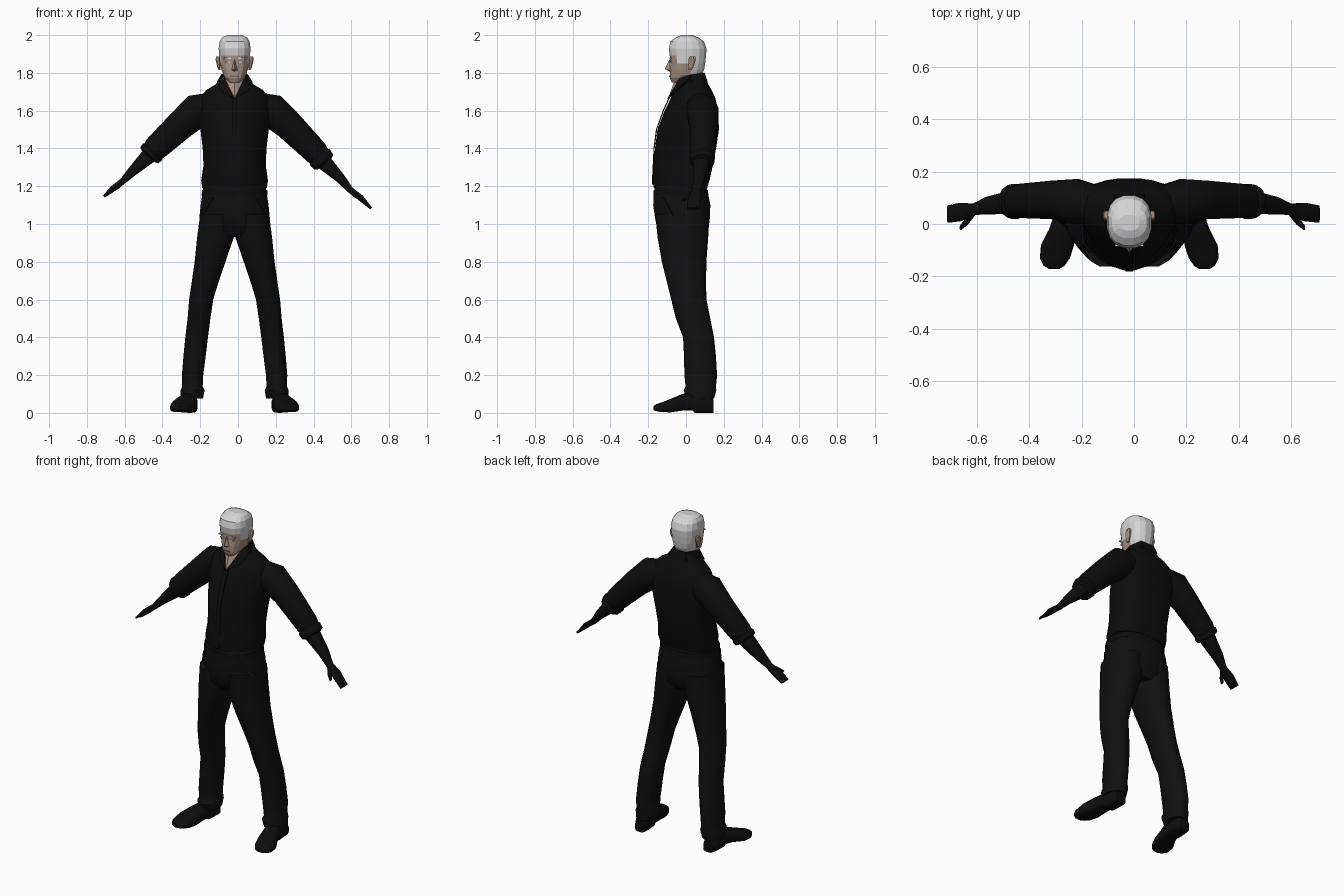
import bpy, bmesh, math
from mathutils import Vector

cube = bpy.data.objects.get("Cube")
if cube:
    bpy.data.objects.remove(cube, do_unlink=True)

MID = -0.018  # body centre line


def material(name, r, g, b):
    m = bpy.data.materials.new(name)
    m.use_nodes = True
    m.diffuse_color = (r, g, b, 1)
    bsdf = m.node_tree.nodes["Principled BSDF"]
    bsdf.inputs["Base Color"].default_value = (r, g, b, 1)
    bsdf.inputs["Roughness"].default_value = 0.8
    return m


JACKET = material("black jacket", .004, .004, .004)
TROUSERS = material("black trousers", .005, .005, .005)
SKIN = material("skin", .40, .29, .23)
HAIR = material("pale grey hair", .66, .66, .66)
LIP = material("lip", .22, .13, .11)
EYE = material("eye white", .6, .58, .55)


def finish(name, bm, mats, smooth=True):
    bmesh.ops.recalc_face_normals(bm, faces=bm.faces)
    me = bpy.data.meshes.new(name)
    bm.to_mesh(me)
    bm.free()
    for m in mats:
        me.materials.append(m)
    ob = bpy.data.objects.new(name, me)
    bpy.context.collection.objects.link(ob)
    if smooth:
        bpy.ops.object.select_all(action='DESELECT')
        ob.select_set(True)
        bpy.context.view_layer.objects.active = ob
        bpy.ops.object.shade_smooth_by_angle(angle=math.radians(40))
    return ob


def loft(name, rings, mats, n=16, p_front=2, p_back=2, smooth=True):
    """Skin rings of (centre, half axis a, half axis to back, half axis to front)."""
    bm = bmesh.new()
    loops = []
    for c, a, back, front in rings:
        loop = []
        for i in range(n):
            t = 2 * math.pi * (i + .5) / n
            co, si = math.cos(t), math.sin(t)
            p = p_back if si > 0 else p_front
            u = math.copysign(abs(co) ** (2 / p), co)
            v = abs(si) ** (2 / p)
            loop.append(bm.verts.new(c + a * u + (back if si > 0 else front) * v))
        loops.append(loop)
    for lo, hi in zip(loops, loops[1:]):
        for i in range(n):
            j = (i + 1) % n
            bm.faces.new((lo[i], lo[j], hi[j], hi[i]))
    bm.faces.new(loops[0])
    bm.faces.new(loops[-1])
    return finish(name, bm, mats, smooth)


def level(z, x0, x1, yf, yb, bias=.5):
    """Horizontal ring from its side, front and back limits."""
    cy = yf + (yb - yf) * bias
    return (Vector(((x0 + x1) / 2, cy, z)), Vector(((x1 - x0) / 2, 0, 0)),
            Vector((0, yb - cy, 0)), Vector((0, yf - cy, 0)))


def body(rows, bias=.5):
    return [level(z, MID - rx, MID + rx, yf, yb, bias) for z, rx, yf, yb in rows]


def tube(points):
    """Rings square to a path of (x, y, z, thickness, depth)."""
    out = []
    for i, (x, y, z, r, ry) in enumerate(points):
        a, b = points[max(i - 1, 0)], points[min(i + 1, len(points) - 1)]
        t = Vector((b[0] - a[0], 0, b[2] - a[2])).normalized()
        across = Vector((0, 1, 0)).cross(t)
        out.append((Vector((x, y, z)), across * r, Vector((0, ry, 0)), Vector((0, -ry, 0))))
    return out


def patch(name, corners, faces, mat, thick=.006):
    bm = bmesh.new()
    vs = [bm.verts.new(c) for c in corners]
    for f in faces:
        bm.faces.new([vs[i] for i in f])
    ob = finish(name, bm, [mat], False)
    s = ob.modifiers.new("thickness", 'SOLIDIFY')
    s.thickness, s.offset = thick, 0
    return ob


def block(name, centre, size, mat):
    bm = bmesh.new()
    bmesh.ops.create_cube(bm, size=1)
    for v in bm.verts:
        v.co = Vector(c + s * k for c, s, k in zip(centre, size, v.co))
    return finish(name, bm, [mat], False)


# Jacket, its hem and front placket
loft("jacket", body([
    (1.19, .172, -.172, .112), (1.23, .178, -.18, .125), (1.31, .166, -.175, .143),
    (1.4, .17, -.166, .16), (1.5, .182, -.153, .175), (1.6, .195, -.115, .172),
    (1.67, .185, -.08, .155), (1.71, .15, -.06, .135), (1.74, .1, -.042, .118),
    (1.785, .068, -.008, .1)], .6), [JACKET], 24, 1.75, 2.6)
patch("placket", [(MID + s * .014, y, z) for y, z in
      ((-.178, 1.21), (-.169, 1.4), (-.156, 1.5), (-.12, 1.6), (-.088, 1.67)) for s in (-1, 1)],
      [(k, k + 1, k + 3, k + 2) for k in (0, 2, 4, 6)], JACKET)

# Hips and belt
loft("hips", body([
    (.93, .1, -.12, .09), (.97, .185, -.153, .12), (1.03, .188, -.165, .127),
    (1.1, .181, -.175, .13), (1.16, .172, -.172, .118), (1.2, .166, -.165, .108)], .55),
    [TROUSERS], 24, 2, 2.4)
loft("belt", body([(1.15, .176, -.174, .12), (1.18, .174, -.172, .117)], .55),
     [JACKET], 24, 2, 2.4)

# Trouser legs and shoes
LEG = [(1.05, .0, .184, -.165, .125), (.93, .002, .2, -.153, .12), (.8, .047, .213, -.13, .11),
       (.68, .088, .23, -.1, .108), (.6, .112, .242, -.08, .11), (.5, .127, .25, -.055, .13),
       (.4, .14, .262, -.017, .15), (.3, .152, .272, -.012, .16), (.2, .165, .28, -.01, .166),
       (.14, .168, .278, -.004, .16), (.12, .158, .287, -.014, .162), (.075, .166, .288, 0, .15)]
SHOE = [(.146, .235, .032, .0, .07), (.12, .237, .042, .0, .1), (.045, .242, .044, .0, .11),
        (.035, .243, .044, .014, .11), (-.02, .255, .052, .012, .1), (-.08, .274, .064, .003, .075),
        (-.13, .284, .058, .004, .055), (-.16, .287, .04, .01, .045), (-.172, .287, .02, .014, .035)]
for side, s in (("left", 1), ("right", -1)):
    loft(side + "_trouser_leg", [level(z, MID + s * a, MID + s * b, f, k)
                                 for z, a, b, f, k in LEG], [TROUSERS], 16, 2.2, 2.2)
    loft(side + "_shoe", [(Vector((MID + s * x, y, (lo + hi) / 2)), Vector((rx, 0, 0)),
                           Vector((0, 0, (hi - lo) / 2)), Vector((0, 0, (lo - hi) / 2)))
                          for y, x, rx, lo, hi in SHOE], [JACKET], 14, 4, 2.2)
    patch(side + "_pocket", [(MID + s * x, y, z) for x, y, z in
          ((.11, -.138, 1.14), (.135, -.12, 1.14), (.178, -.07, 1.05), (.172, -.09, 1.04))],
          [(0, 1, 2, 3)], TROUSERS)

# Sleeves, rolled cuffs, forearms with hands, thumbs
ELBOWS = {
    "left": [(.412, 1.38), (.452, 1.33), (.542, 1.242), (.597, 1.178), (.65, 1.138), (.705, 1.082)],
    "right": [(-.437, 1.4), (-.468, 1.365), (-.56, 1.278), (-.612, 1.225), (-.662, 1.187),
              (-.71, 1.145)]}
for side, s in (("left", 1), ("right", -1)):
    elbow, cuff, fore, wrist, palm, tip = ELBOWS[side]
    loft(side + "_sleeve", tube([
        (MID + s * .11, .075, 1.625, .075, .07), (MID + s * .2, .085, 1.6, .092, .088),
        (MID + s * .288, .092, 1.522, .08, .075), (elbow[0], .088, elbow[1], .068, .066),
        (cuff[0], .084, cuff[1], .055, .055)]), [JACKET], 16)
    dx, dz = cuff[0] - elbow[0], cuff[1] - elbow[1]
    loft(side + "_cuff", tube([
        (elbow[0] + dx * k, .086, elbow[1] + dz * k, r, r * .98)
        for k, r in ((.4, .064), (.55, .07), (1.05, .066), (1.2, .05))]), [JACKET], 12)
    loft(side + "_forearm_and_hand", tube([
        (cuff[0], .082, cuff[1], .044, .045), (fore[0], .07, fore[1], .027, .034),
        (wrist[0], .056, wrist[1], .017, .022), (palm[0], .046, palm[1], .017, .036),
        (tip[0], .038, tip[1], .007, .034)]), [JACKET], 12, 2.6, 2.6)
    mx = (wrist[0] + palm[0]) / 2
    loft(side + "_thumb", tube([
        (wrist[0], .045, wrist[1] - .005, .013, .016), (mx, .012, wrist[1] - .03, .011, .016),
        (palm[0], -.014, palm[1] - .012, .006, .01)]), [JACKET], 8)

# Neck, open collar
loft("neck", body([(1.66, .05, -.05, .08), (1.74, .05, -.045, .08), (1.81, .054, -.03, .085)]),
     [SKIN], 12, smooth=False)
patch("open_neck", [(MID, -.092, 1.668), (MID - .058, -.022, 1.775), (MID, -.056, 1.765),
                    (MID + .058, -.022, 1.775)], [(0, 2, 1), (0, 3, 2)], SKIN, .004)
for side, s in (("left", 1), ("right", -1)):
    patch(side + "_collar", [(MID + s * x, y, z) for x, y, z in
          ((0, -.096, 1.662), (.05, -.032, 1.77), (.068, .03, 1.79), (.092, .0, 1.75),
           (.07, -.054, 1.705))], [(0, 1, 4), (1, 2, 3, 4)], JACKET, .008)
patch("collar_back", [(MID + s * x, y, z) for s in (-1, 1) for x, y, z in
      ((.068, .03, 1.79), (.045, .095, 1.8), (.055, .112, 1.75), (.09, .02, 1.75))],
      [(0, 1, 2, 3), (4, 5, 6, 7), (1, 5, 6, 2)], JACKET, .008)

# Head with the hair chosen by height and distance back
head = loft("head", body([
    (1.75, .028, -.076, -.02), (1.772, .05, -.086, .03), (1.79, .062, -.087, .085),
    (1.815, .07, -.087, .097), (1.85, .079, -.084, .103), (1.893, .083, -.088, .108),
    (1.93, .086, -.093, .11), (1.967, .08, -.083, .096), (1.988, .067, -.055, .066),
    (2.0, .04, -.025, .035)]), [SKIN, HAIR], 16, 2.4, 2.4, False)
for f in head.data.polygons:
    x, y, z = f.center
    if z > 1.893 or (y > .04 and z > 1.79) or (y > -.035 and z > 1.85):
        f.material_index = 1

# Face and ears
patch("nose", [(MID, -.086, 1.872), (MID - .016, -.084, 1.815), (MID, -.111, 1.822),
               (MID + .016, -.084, 1.815), (MID, -.086, 1.808)],
      [(0, 1, 2), (0, 2, 3), (1, 4, 2), (4, 3, 2)], SKIN, .002)
block("mouth", (MID, -.086, 1.782), (.042, .008, .006), LIP)
for side, s in (("left", 1), ("right", -1)):
    block(side + "_eye", (MID + s * .035, -.08, 1.857), (.024, .008, .008), EYE)
    block(side + "_eyebrow", (MID + s * .037, -.082, 1.877), (.036, .009, .007), HAIR)
    loft(side + "_ear", [level(z, MID + s * .074, MID + s * w, f, b) for z, w, f, b in
         ((1.815, .085, .014, .03), (1.83, .092, .01, .04), (1.87, .102, .012, .054),
          (1.888, .098, .02, .05))], [SKIN], 8, smooth=False)
